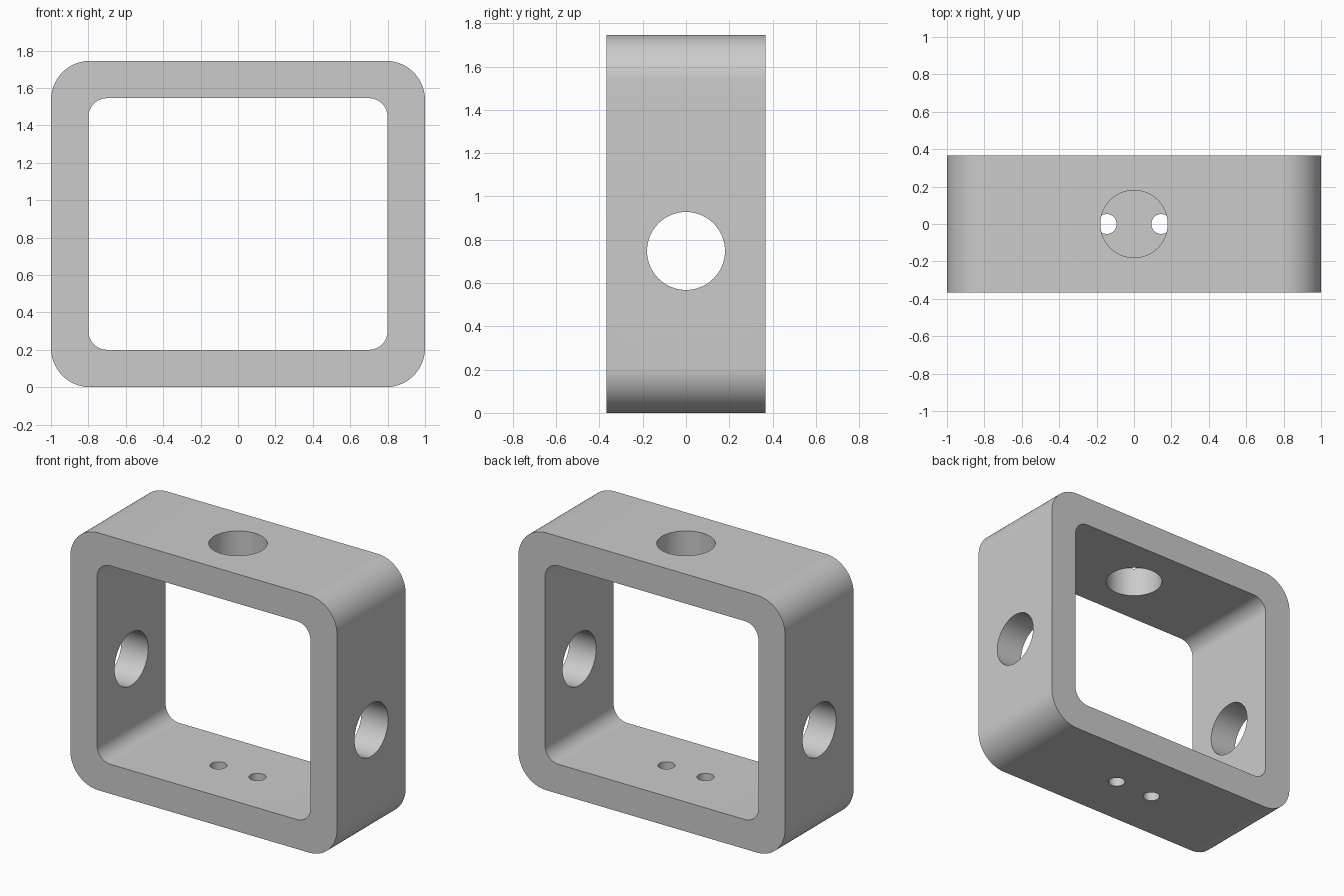
import bpy
from math import pi, sin, cos, radians
from mathutils import Vector

if "Cube" in bpy.data.objects:
    bpy.data.objects.remove(bpy.data.objects["Cube"], do_unlink=True)

HEIGHT = 1.745
DEPTH = 0.735
WALL = 0.2
MID_Z = HEIGHT / 2

grey = bpy.data.materials.new("plain grey")
grey.use_nodes = True
colour = (0.6, 0.6, 0.6, 1)
grey.diffuse_color = colour
grey.node_tree.nodes["Principled BSDF"].inputs["Base Color"].default_value = colour


def rounded_rectangle(half_w, half_h, radius, steps=20):
    """Outline points in the XZ plane, centred on the frame."""
    points = []
    for corner, (sx, sz) in enumerate([(1, 1), (-1, 1), (-1, -1), (1, -1)]):
        for i in range(steps + 1):
            a = (corner + i / steps) * pi / 2
            points.append((sx * (half_w - radius) + radius * cos(a),
                           MID_Z + sz * (half_h - radius) + radius * sin(a)))
    return points


def frame_mesh(outer, inner):
    """Join two matching outlines into a solid ring along Y."""
    n = len(outer)
    verts = [(x, y, z) for y in (-DEPTH / 2, DEPTH / 2)
             for loop in (outer, inner) for x, z in loop]
    rings = [0, n, 3 * n, 2 * n]  # outer front, inner front, inner back, outer back
    faces = []
    for k in range(4):
        a, b = rings[k], rings[(k + 1) % 4]
        for i in range(n):
            j = (i + 1) % n
            faces.append((a + i, a + j, b + j, b + i))
    mesh = bpy.data.meshes.new("frame")
    mesh.from_pydata(verts, [], faces)
    mesh.validate()
    mesh.update()
    return mesh


# Rounded rectangular frame
outer = rounded_rectangle(1, MID_Z, 0.21)
inner = rounded_rectangle(1 - WALL, MID_Z - WALL, 0.1)
frame = bpy.data.objects.new("frame", frame_mesh(outer, inner))
bpy.context.collection.objects.link(frame)
frame.data.materials.append(grey)


def drill(location, radius, axis="Z"):
    """Cut a round hole through one wall of the frame."""
    rotation = (0, pi / 2, 0) if axis == "X" else (0, 0, 0)
    bpy.ops.mesh.primitive_cylinder_add(vertices=64, radius=radius, depth=WALL * 2,
                                        location=location, rotation=rotation)
    cutter = bpy.context.object
    cutter.name = "hole_cutter"
    cutter.hide_render = True
    cutter.data.materials.append(grey)
    cut = frame.modifiers.new("hole", "BOOLEAN")
    cut.operation = "DIFFERENCE"
    cut.solver = "EXACT"
    cut.object = cutter
    bpy.context.view_layer.objects.active = frame
    bpy.ops.object.modifier_apply(modifier=cut.name)
    bpy.data.objects.remove(cutter, do_unlink=True)


# Large hole in the top, one in each side, two small holes in the base
drill((0, 0, HEIGHT - WALL / 2), 0.18)
for side in (-1, 1):
    drill((side * (1 - WALL / 2), 0, 0.748), 0.18, "X")
    drill((side * 0.146, 0, WALL / 2), 0.053)

# Smooth the rounded surfaces, keep the rims sharp
bpy.ops.object.select_all(action="DESELECT")
frame.select_set(True)
bpy.context.view_layer.objects.active = frame
bpy.ops.object.shade_smooth_by_angle(angle=radians(30))
